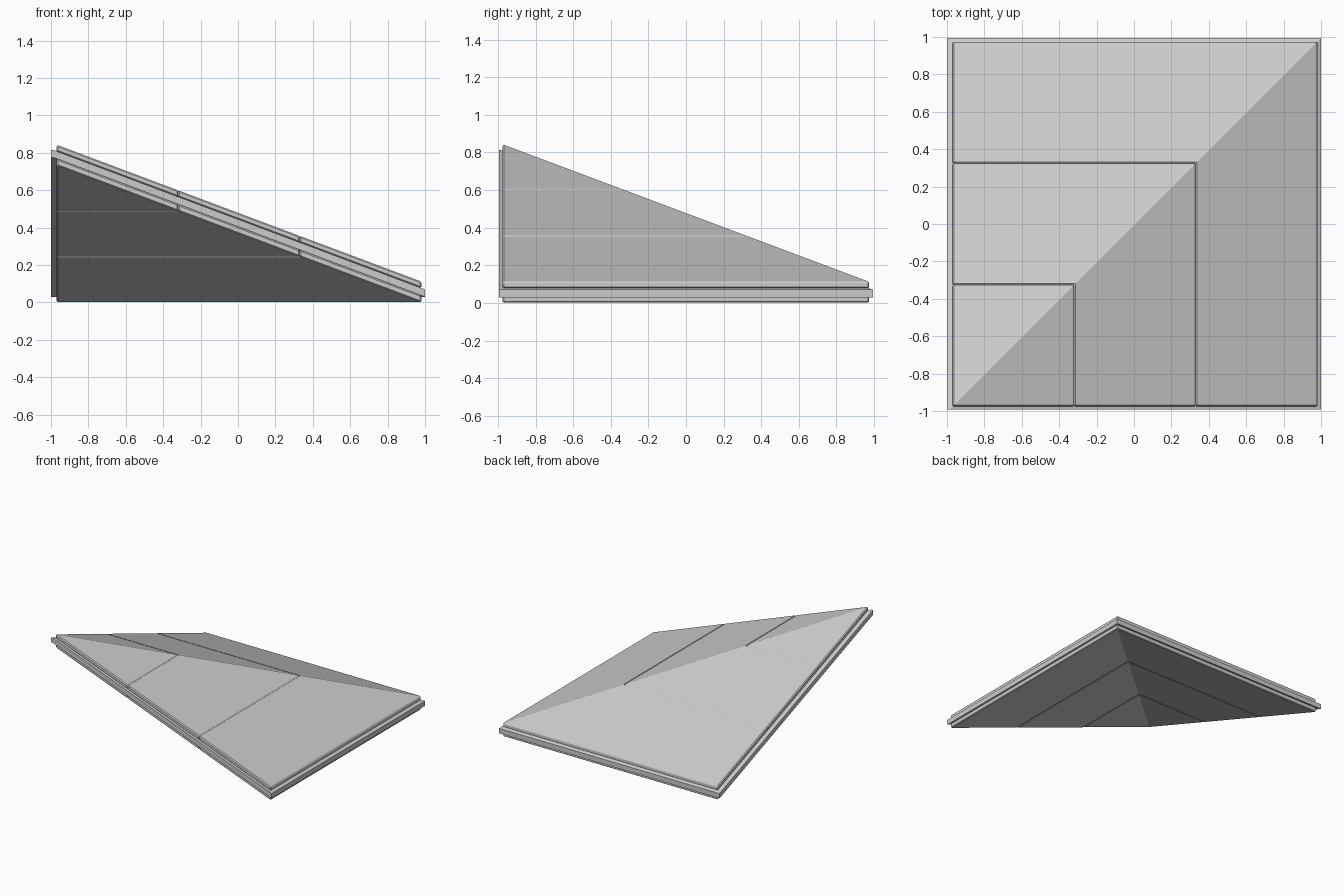
import bpy, bmesh

if "Cube" in bpy.data.objects:
    bpy.data.objects.remove(bpy.data.objects["Cube"])

SLOPE = 0.375
SHIFT_Y = -0.006
LO, HI = -0.97, 0.98


def hip_piece(name, a, b, lo_x, lo_y, z_top, z_bottom, bevel):
    """L-shaped slab between contours a and b of a hipped corner slope."""
    wings = ([(a, lo_y), (b, lo_y), (b, b), (a, a)],
             [(a, a), (b, b), (lo_x, b), (lo_x, a)])
    bm = bmesh.new()
    cache = {}

    def vert(p, off):
        key = (round(p[0], 5), round(p[1], 5), off)
        if key not in cache:
            cache[key] = bm.verts.new((p[0], p[1] + SHIFT_Y, off - SLOPE * max(p)))
        return cache[key]

    # top and bottom skins
    for wing in wings:
        pts = list(dict.fromkeys(wing))
        bm.faces.new([vert(p, z_top) for p in pts])
        bm.faces.new([vert(p, z_bottom) for p in reversed(pts)])
    # vertical walls round the outline
    outline = list(dict.fromkeys([(a, a), (a, lo_y), (b, lo_y), (b, b), (lo_x, b), (lo_x, a)]))
    for p, q in zip(outline, outline[1:] + outline[:1]):
        bm.faces.new([vert(p, z_top), vert(p, z_bottom), vert(q, z_bottom), vert(q, z_top)])
    bmesh.ops.recalc_face_normals(bm, faces=bm.faces)
    me = bpy.data.meshes.new(name)
    bm.to_mesh(me)
    bm.free()
    ob = bpy.data.objects.new(name, me)
    bpy.context.collection.objects.link(ob)
    if bevel:
        mod = ob.modifiers.new("edge_bevel", 'BEVEL')
        mod.width = bevel
        mod.segments = 1
        mod.limit_method = 'ANGLE'
        mod.angle_limit = 0.8
    return ob


# core board whose rim projects past the panels
hip_piece("core_board", -0.987, 1.0, -1.0, -0.987, 0.445, 0.405, 0)

# three courses of panels above and below the core
step = (HI - LO) / 3
for i in range(3):
    a, b = LO + i * step, LO + (i + 1) * step
    hip_piece(f"upper_panel_{i + 1}", a, b, LO, LO, 0.4795, 0.444, 0.007)
    hip_piece(f"lower_panel_{i + 1}", a, b, LO, LO, 0.406, 0.3675, 0.007)
